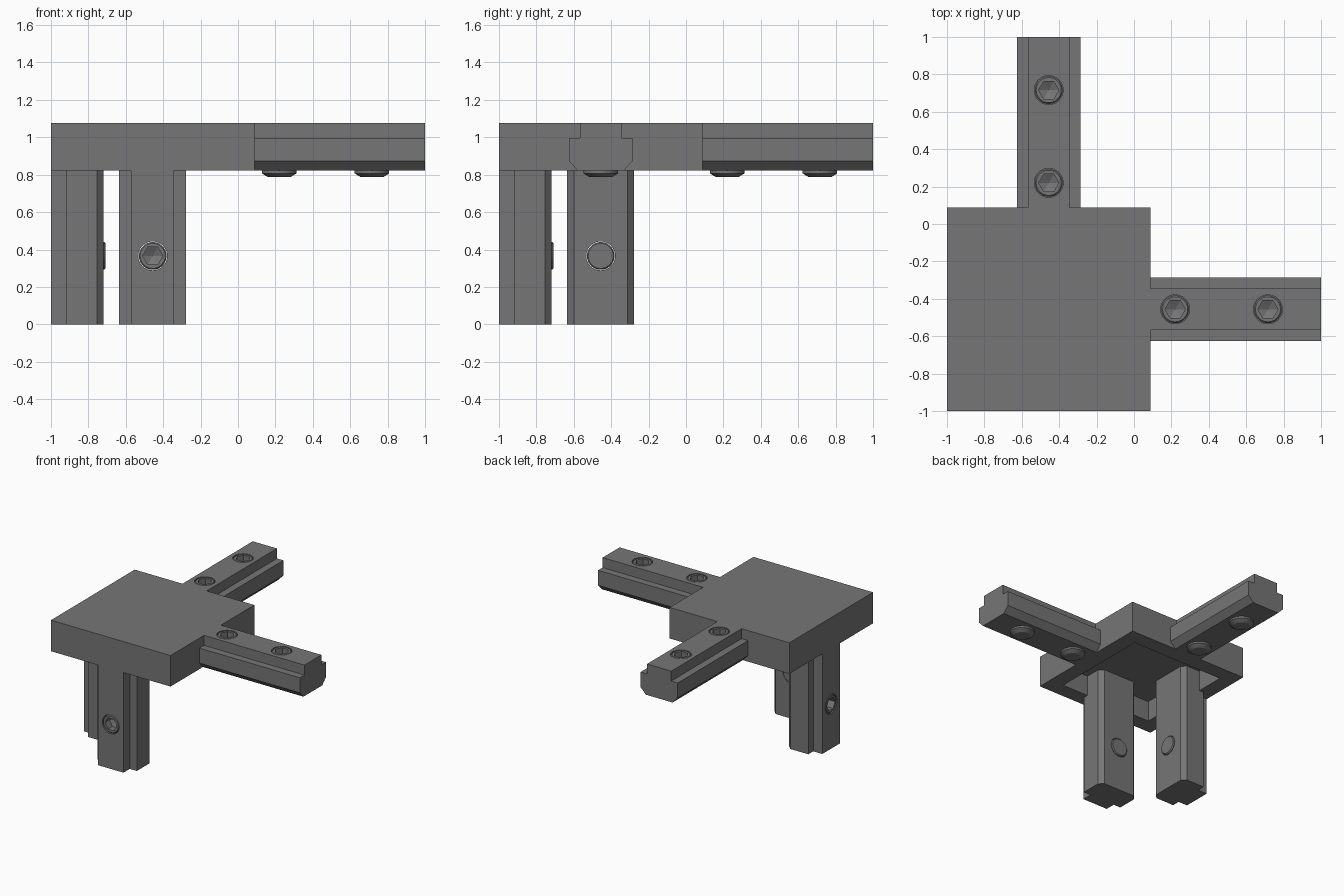
import bpy, bmesh, math
from mathutils import Matrix, Vector

cube = bpy.data.objects.get("Cube")
if cube:
    bpy.data.objects.remove(cube, do_unlink=True)

steel = bpy.data.materials.new("dark_grey_metal")
steel.use_nodes = True
GREY = (0.18, 0.18, 0.18, 1)
steel.diffuse_color = GREY
steel.node_tree.nodes["Principled BSDF"].inputs["Base Color"].default_value = GREY

TOP, LOW, CEILING = 1.077, 0.822, 0.99
EDGE, WALL, MID = 0.087, 0.125, -0.456
SEG = 48
X, Y, Z = Vector((1, 0, 0)), Vector((0, 1, 0)), Vector((0, 0, 1))


def make(name, bm, matrix=Matrix()):
    bmesh.ops.transform(bm, matrix=matrix, verts=bm.verts)
    bmesh.ops.recalc_face_normals(bm, faces=bm.faces)
    mesh = bpy.data.meshes.new(name)
    bm.to_mesh(mesh)
    bm.free()
    mesh.materials.append(steel)
    obj = bpy.data.objects.new(name, mesh)
    bpy.context.collection.objects.link(obj)
    return obj


def box(name, lo, hi):
    bm = bmesh.new()
    lo, hi = Vector(lo), Vector(hi)
    size = Matrix.Diagonal((*(hi - lo), 1))
    bmesh.ops.create_cube(bm, size=1, matrix=Matrix.Translation((lo + hi) / 2) @ size)
    return make(name, bm)


def frame(origin, inward, along):
    """Local axes: x across the rail, y inward from its outer face, z along it."""
    m = Matrix((inward.cross(along), inward, along)).transposed().to_4x4()
    m.translation = origin
    return m


def rail(name, half_profile, start, end, matrix):
    """Extrude a mirrored T-shaped section along the rail."""
    outline = half_profile + [(-x, y) for x, y in reversed(half_profile)]
    bm = bmesh.new()
    face = bm.faces.new([bm.verts.new((x, y, start)) for x, y in outline])
    new = bmesh.ops.extrude_face_region(bm, geom=[face])["geom"]
    verts = [v for v in new if isinstance(v, bmesh.types.BMVert)]
    bmesh.ops.translate(bm, verts=verts, vec=(0, 0, end - start))
    return make(name, bm, matrix)


def turned(name, rings, along, matrix, turn=0):
    """Rings of (depth, radius, is_hexagon), closed by a point or a flat cap."""
    bm = bmesh.new()
    loops = []
    for depth, radius, hexagon in rings:
        loop = []
        for i in range(SEG):
            a = math.tau * i / SEG
            r = radius
            if hexagon:
                r *= math.cos(math.pi / 6) / math.cos((a + turn) % (math.pi / 3) - math.pi / 6)
            loop.append(bm.verts.new((r * math.cos(a), depth, along + r * math.sin(a))))
        loops.append(loop)
    for p, q in zip(loops, loops[1:]):
        for i in range(SEG):
            j = (i + 1) % SEG
            bm.faces.new((p[i], p[j], q[j], q[i]))
    bm.faces.new(loops[0])
    bm.faces.new(loops[-1])
    bmesh.ops.remove_doubles(bm, verts=bm.verts, dist=0.0002)
    return make(name, bm, matrix)


def combine(target, other, operation):
    mod = target.modifiers.new("combine", 'BOOLEAN')
    mod.operation, mod.solver, mod.object = operation, 'EXACT', other
    bpy.context.view_layer.objects.active = target
    bpy.ops.object.modifier_apply(modifier=mod.name)
    bpy.data.objects.remove(other, do_unlink=True)


# Square corner block, hollow underneath
bracket = box("corner_bracket", (-1, -1, LOW), (EDGE, EDGE, TOP))
cavity = box("cavity", (WALL - 1, WALL - 1, LOW - 0.1), (EDGE - WALL, EDGE - WALL, CEILING))
combine(bracket, cavity, 'DIFFERENCE')

# Sections of the arms and legs, and the inner ends of their screws
ARM = [(0.11, 0), (0.11, 0.082), (0.169, 0.082), (0.169, 0.205), (0.122, TOP - LOW)]
LEG = [(0.115, 0), (0.115, 0.082), (0.179, 0.082), (0.179, 0.246), (0.144, 0.281)]
ARM_TIP = [(0.25, 0.074, 0), (0.25, 0.092, 0), (0.27, 0.092, 0), (0.29, 0.06, 0)]
LEG_TIP = [(0.284, 0.074, 0), (0.291, 0.067, 0)]
SOCKET = [(0.085, 0.0001, 1), (0.06, 0.054, 1), (0.001, 0.054, 1),
          (0.001, 0.067, 0), (0.008, 0.074, 0)]
HOLE = [(-0.05, 0.077, 0), (0.4, 0.077, 0)]

members = [
    ("side_arm", frame((0, MID, TOP), -Z, X), ARM, ARM_TIP, EDGE - 0.04, 1, (0.22, 0.716), math.pi / 6),
    ("back_arm", frame((MID, 0, TOP), -Z, Y), ARM, ARM_TIP, EDGE - 0.04, 1, (0.22, 0.716), 0),
    ("front_leg", frame((MID, -1, 0), Y, Z), LEG, LEG_TIP, 0, 1.03, (0.366,), 0),
    ("side_leg", frame((-1, MID, 0), X, Z), LEG, LEG_TIP, 0, 1.03, (0.366,), 0),
]
for name, matrix, section, tip, start, end, spots, turn in members:
    combine(bracket, rail(name, section, start, end, matrix), 'UNION')

# Threaded holes with their hexagon-socket screws
for name, matrix, section, tip, start, end, spots, turn in members:
    for n, spot in enumerate(spots, 1):
        combine(bracket, turned("hole", HOLE, spot, matrix), 'DIFFERENCE')
        screw = turned(f"{name}_screw_{n}", SOCKET + tip, spot, matrix, turn)
        bpy.ops.object.select_all(action='DESELECT')
        screw.select_set(True)
        bpy.context.view_layer.objects.active = screw
        bpy.ops.object.shade_smooth_by_angle(angle=math.radians(25))
